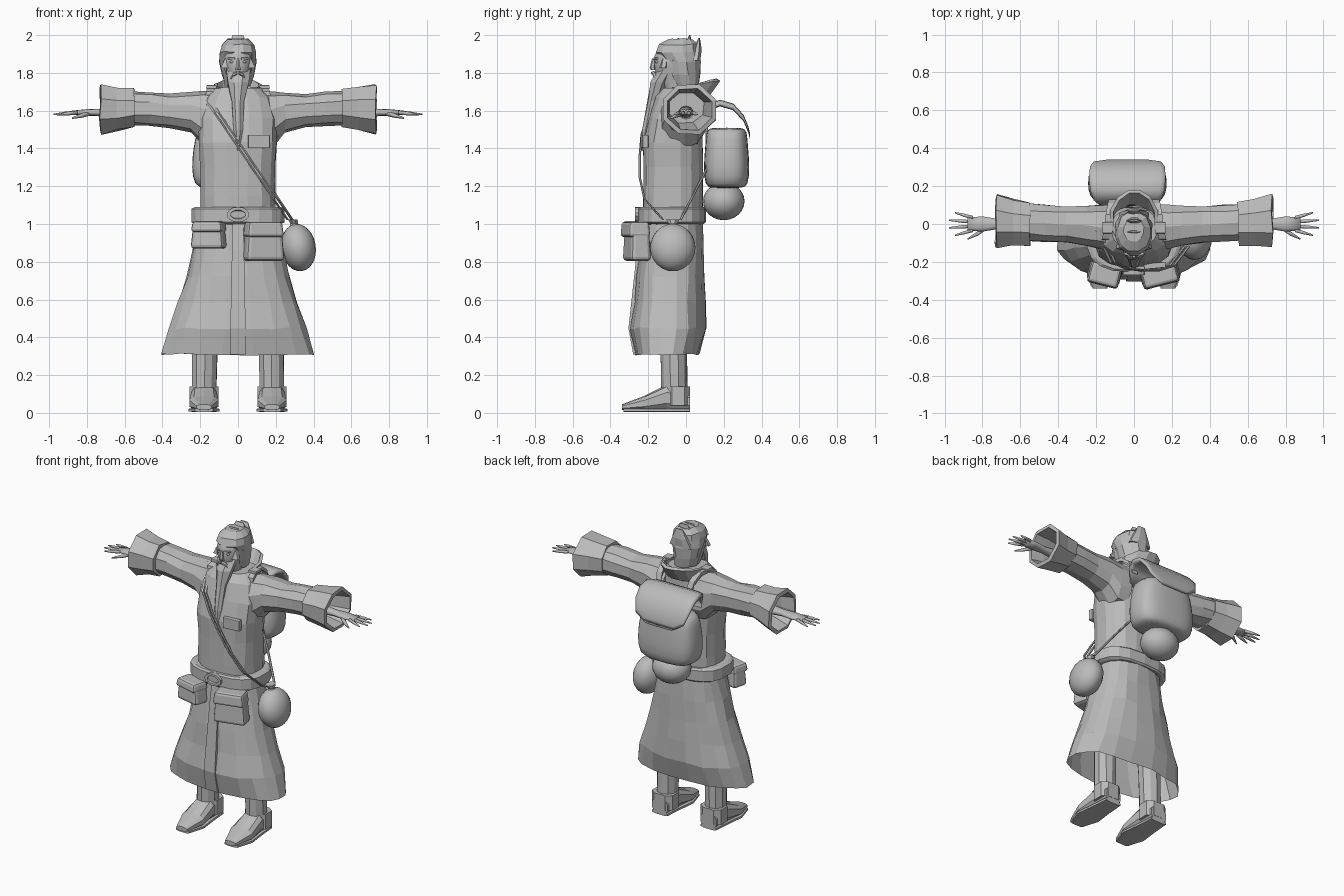
import bpy, bmesh, math, random
from mathutils import Vector

random.seed(4)
if "Cube" in bpy.data.objects:
    bpy.data.objects.remove(bpy.data.objects["Cube"], do_unlink=True)

GREY = (.5, .5, .5, 1)
mat = bpy.data.materials.new("plain grey")
mat.use_nodes = True
mat.diffuse_color = GREY
shader = mat.node_tree.nodes["Principled BSDF"]
shader.inputs["Base Color"].default_value = GREY


def finish(name, bm, smooth=False, subdivide=False, bevel=0, thick=0):
    bmesh.ops.recalc_face_normals(bm, faces=bm.faces)
    mesh = bpy.data.meshes.new(name)
    bm.to_mesh(mesh)
    bm.free()
    obj = bpy.data.objects.new(name, mesh)
    bpy.context.collection.objects.link(obj)
    mesh.materials.append(mat)
    if thick:
        modifier = obj.modifiers.new("thickness", "SOLIDIFY")
        modifier.thickness, modifier.offset = thick, 0
    if bevel:
        modifier = obj.modifiers.new("rounded edges", "BEVEL")
        modifier.width, modifier.segments = bevel, 2
    if subdivide:
        obj.modifiers.new("subdivision", "SUBSURF")
    for face in mesh.polygons:
        face.use_smooth = smooth
    return obj


def blend(keys, t):
    """Value at t along evenly spaced keys; a plain number stays constant."""
    if not isinstance(keys, tuple):
        return keys
    place = t * (len(keys) - 1)
    i = min(int(place), len(keys) - 2)
    return keys[i] + (keys[i + 1] - keys[i]) * (place - i)


def loft(name, axis="Z", x=0, y=0, z=0, wide=.1, deep=.1, sides=10, power=1, jitter=0,
         side=1, shear=0, open_start=False, open_end=False, **options):
    """Skin rounded sections, wide by deep, square to an axis along a keyed path."""
    bm = bmesh.new()
    channels = (x, y, z, wide, deep)
    steps = max(len(keys) for keys in channels if isinstance(keys, tuple)) - 1
    loops = []
    for step in range(steps + 1):
        px, py, pz, a, b = [blend(keys, step / steps) for keys in channels]
        loop = []
        for i in range(sides):
            angle = math.tau * (i + .5) / sides
            u, v = [math.copysign(abs(f) ** power, f) for f in (math.cos(angle), math.sin(angle))]
            offset = {"Z": (a * u, b * v, 0), "X": (0, a * u, b * v), "Y": (a * u, 0, b * v)}[axis]
            point = Vector((px, py, pz)) + Vector(offset)
            point += Vector(random.uniform(-jitter, jitter) for _ in range(3))
            point.z += shear * point.y
            point.x *= side
            loop.append(bm.verts.new(point))
        loops.append(loop)
    for low, high in zip(loops, loops[1:]):
        for i in range(sides):
            j = (i + 1) % sides
            bm.faces.new((low[i], low[j], high[j], high[i]))
    if not open_start:
        bm.faces.new(loops[0])
    if not open_end:
        bm.faces.new(loops[-1])
    return finish(name, bm, **options)


def box(name, centre, size, taper=1, turn=0, bevel=.004):
    bm = bmesh.new()
    bmesh.ops.create_cube(bm, size=1)
    for v in bm.verts:
        narrowing = taper if v.co.z > 0 else 1
        v.co = Vector((v.co.x * size[0] * narrowing, v.co.y * size[1] * narrowing, v.co.z * size[2]))
    obj = finish(name, bm, bevel=bevel)
    obj.location = centre
    obj.rotation_euler.z = turn


def ball(name, centre, scale, tilt=0):
    bm = bmesh.new()
    bmesh.ops.create_uvsphere(bm, u_segments=20, v_segments=12, radius=1)
    bmesh.ops.scale(bm, vec=scale, verts=bm.verts)
    obj = finish(name, bm, smooth=True)
    obj.location = centre
    obj.rotation_euler.y = tilt


# Robe: open skirt, torso, belt, front strip and collar
loft("robe_skirt", z=(.31, 1), y=(-.1, -.07), wide=(.41, .37, .32, .27, .24, .21),
     deep=(.17, .2, .19, .18, .17, .16), sides=20, power=.85, jitter=.006, open_start=True)
loft("robe_front_strip", z=(.31, 1), y=(-.27, -.295, -.28, -.265, -.25, -.23),
     wide=(.045, .03), deep=.01, sides=4, power=.1)
loft("robe_torso", z=(1, 1.15, 1.3, 1.43, 1.56, 1.67, 1.72), y=(-.07, -.07, -.07, -.07, -.055, -.035, -.02),
     wide=(.2, .2, .2, .21, .21, .18, .12), deep=(.16, .16, .16, .16, .145, .125, .1),
     sides=16, power=.8, jitter=.004)
loft("belt", z=(1, 1.01, 1.08, 1.09), y=-.075, wide=(.23, .25, .25, .23), deep=(.17, .18, .18, .17),
     sides=18, power=.75)
loft("belt_buckle", "Y", y=(-.22, -.27, -.27, -.26), z=1.05, wide=(.06, .06, .04, .04),
     deep=(.04, .04, .025, .02), sides=14)
loft("collar", z=(1.65, 1.73), y=(-.01, .03), wide=.12, deep=(.12, .15), sides=12, jitter=.004,
     shear=.2, open_start=True, open_end=True, thick=.02)
box("chest_badge", (.11, -.22, 1.437), (.115, .03, .07), turn=.1)

for side, label in ((1, "left"), (-1, "right")):
    # Sleeves and hollow turned cuffs
    loft(label + "_sleeve", "X", x=(.1, .18, .25, .36, .47, .56), y=(-.02, .01), z=(1.55, 1.555, 1.59, 1.6, 1.61, 1.615),
         wide=(.13, .12, .11, .1, .1, .1), deep=(.15, .15, .107, .09, .09, .09),
         jitter=.004, power=.85, side=side)
    loft(label + "_cuff", "X", x=(.55, .73), y=(0, .015), z=(1.615, 1.605), wide=(.11, .12, .14),
         deep=(.095, .11, .13), sides=8, jitter=.005, side=side, open_start=True, open_end=True, thick=.025)

    # Hand, four fingers fanned by rule, and thumb
    loft(label + "_hand", "X", x=(.56, .88), z=1.59, wide=(.04, .034, .028, .042, .036),
         deep=(.035, .028, .02, .018, .01), side=side, smooth=True)
    for i, finger in enumerate(("index", "middle", "ring", "little")):
        spread = i - 1.5
        loft(f"{label}_{finger}_finger", "X", x=(.85, .98 - .015 * spread ** 2), y=(.022 * spread, .04 * spread),
             z=(1.59, 1.58), wide=(.011, .01, .004), deep=(.011, .01, .004), sides=6, side=side, smooth=True)
    loft(label + "_thumb", "X", x=(.77, .88), y=(-.01, -.05, -.08), z=(1.59, 1.56),
         wide=(.016, .014, .004), deep=(.014, .012, .004), sides=6, side=side, smooth=True)

    # Legs, boots and ankle cuffs
    loft(label + "_leg", x=(.18, .17), y=(-.06, -.07), z=(.06, .7), wide=(.066, .07, .085),
         deep=(.07, .07, .085), side=side, jitter=.002)
    loft(label + "_boot", "Y", x=.18, y=(.02, -.1, -.22, -.34), z=(.06, .08, .05, .03),
         wide=(.06, .07, .08, .04), deep=(.05, .07, .04, .015), power=.75, side=side)
    loft(label + "_sole", "Y", x=.18, y=(.02, -.1, -.22, -.33), z=.015, wide=(.06, .07, .085, .05),
         deep=.012, sides=8, power=.6, side=side)
    loft(label + "_boot_cuff", x=.18, y=-.04, z=(.04, .14), wide=.08, deep=.065,
         sides=8, power=.7, side=side)

    # Shoulder straps with buckles
    loft(label + "_pack_strap", "Y", x=(.16, .11), y=(-.1, -.08, -.03, .05, .11, .14),
         z=(1.6, 1.69, 1.715, 1.715, 1.67, 1.6), wide=.02, deep=.012, sides=4, power=.1, side=side)
    box(label + "_strap_buckle", (side * .14, -.02, 1.725), (.055, .06, .02))

    # Eyes, brows and moustache
    ball(label + "_eye", (side * .032, -.154, 1.858), (.012, .01, .007))
    box(label + "_eyebrow", (side * .034, -.16, 1.876), (.04, .014, .009), turn=side * .3, bevel=.002)
    loft(label + "_moustache", "X", x=(.004, .05), y=(-.172, -.165, -.15), z=(1.8, 1.79, 1.75),
         wide=(.014, .012, .004), deep=.01, sides=6, side=side)

# Head, long beard and hair with layered tufts
loft("head", z=(1.66, 1.95), y=(-.04, -.05, -.07, -.065, -.06, -.045), wide=(.05, .055, .06, .08, .082, .07),
     deep=(.055, .065, .09, .105, .11, .09), sides=12, smooth=True)
loft("nose", z=(1.815, 1.83, 1.875), y=(-.172, -.178, -.166), wide=(.018, .014, .008), deep=.014, sides=6)
loft("beard", z=(1.82, 1.75, 1.65, 1.5, 1.39), y=(-.1, -.14, -.17, -.2, -.225), wide=(.07, .06, .036, .025, .006),
     deep=(.05, .05, .036, .034, .01), sides=8, jitter=.003)
loft("hair_shell", z=(1.73, 1.79, 1.86, 1.91, 1.95, 1.98), y=(0, -.01, -.02, -.045, -.04, -.03),
     wide=(.07, .086, .1, .1, .09, .055), deep=(.065, .085, .1, .12, .105, .065), sides=12, jitter=.004)
for y, wide, tip in ((-.12, .07, 1.945), (-.06, .065, 1.985), (0, .06, 2), (.05, .055, 1.985)):
    loft("hair_tuft", z=(tip - .12, tip), y=(y, y + .02), wide=(wide + .03, wide, wide / 2),
         deep=(.028, .025, .004), sides=8)

# Belt pouches with flaps
for name, x, z, width, height, turn in (("small_pouch", -.155, .94, .18, .14, -.25),
                                        ("large_pouch", .135, .905, .21, .2, .25)):
    box(name, (x, -.26, z), (width, .11, height), taper=.85, turn=turn, bevel=.02)
    box(name + "_flap", (x, -.268, z + height / 3), (width * .96, .12, height * .4), taper=.9, turn=turn, bevel=.016)

# Flask hung on crossing cords
ball("flask", (.32, -.07, .875), (.092, .12, .126), tilt=-.15)
loft("flask_neck", x=(.305, .29), y=-.07, z=(.98, 1.025), wide=(.035, .022, .028), deep=(.035, .024, .04), sides=8)
for shift in (0, .022):
    loft("front_cord", x=(shift - .2, shift + .265), z=(1.7, 1.02), y=(-.03, -.2, -.235, -.245, -.245, -.22, -.12),
         wide=.008, deep=.006, sides=6)
loft("back_cord", x=(.29, .2, .1, 0, -.1, -.2), y=(-.03, .04, .11, .11, .11, -.03), z=(1.02, 1.7),
     wide=.008, deep=.007, sides=6)

# Backpack body, overhanging flap and round bundle
loft("backpack", x=-.035, y=.215, z=(1.19, 1.2, 1.3, 1.4, 1.5, 1.51), wide=(.15, .2, .215, .205, .185, .15),
     deep=(.085, .115, .125, .115, .11, .085), sides=16, power=.65, smooth=True, subdivide=True)
loft("backpack_flap", "Y", x=-.035, y=(.1, .125, .18, .25, .305, .33, .34), z=(1.53, 1.62, 1.64, 1.62, 1.56, 1.5, 1.46),
     wide=(.15, .18, .2, .205, .2, .18, .11), deep=.018, sides=12, power=.4, smooth=True)
ball("bundle", (-.035, .2, 1.12), (.125, .11, .1))
